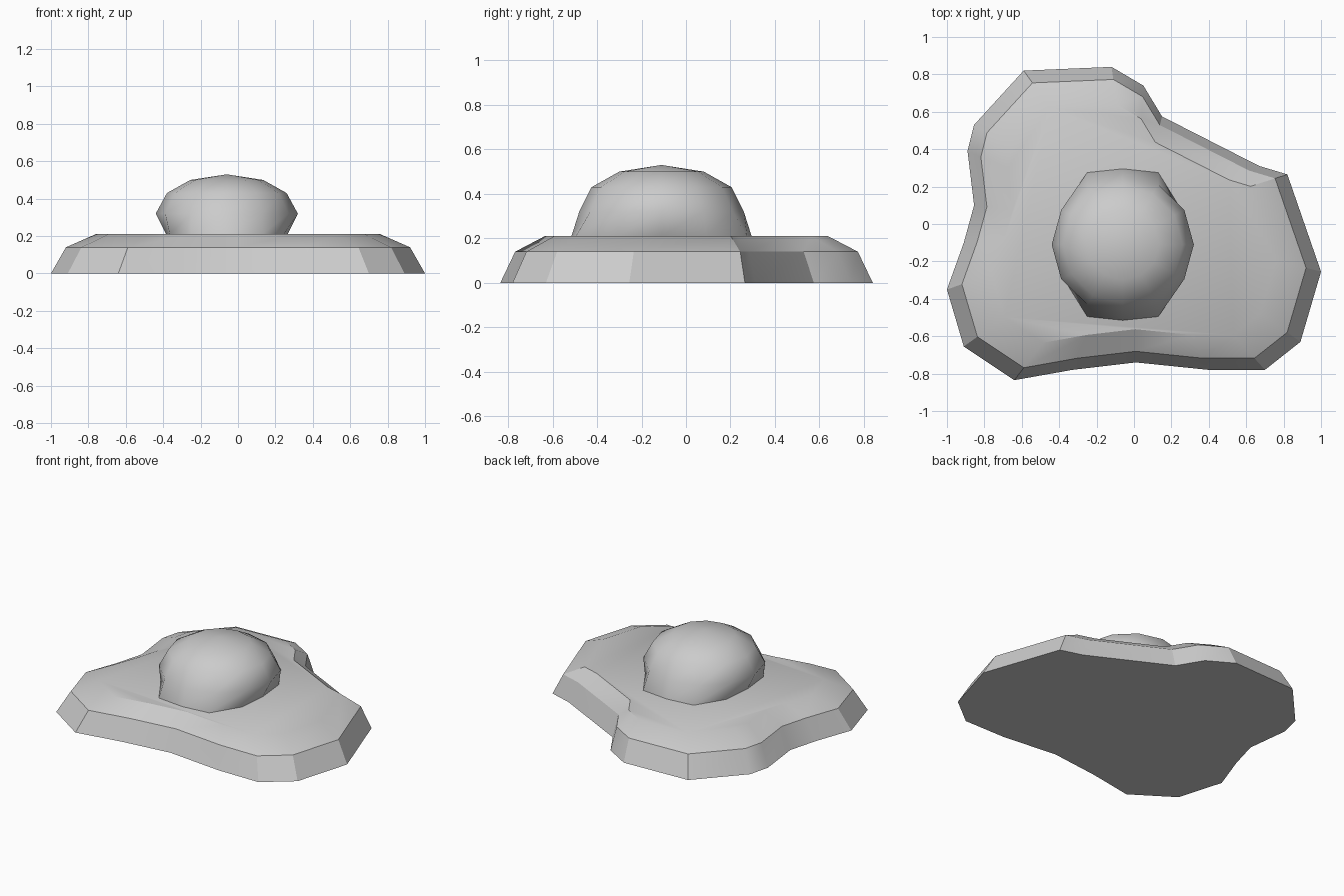
import bpy, bmesh, math

if "Cube" in bpy.data.objects:
    bpy.data.objects.remove(bpy.data.objects["Cube"])


def loft(name, rings, apex=None, angle=30):
    """Bridge stacked rings of 3D points, cap the bottom, close the top flat or to an apex."""
    bm = bmesh.new()
    loops = [[bm.verts.new(p) for p in ring] for ring in rings]
    n = len(loops[0])
    for a, b in zip(loops, loops[1:]):
        for i in range(n):
            j = (i + 1) % n
            bm.faces.new((a[i], a[j], b[j], b[i]))
    bm.faces.new(loops[0][::-1])
    if apex:
        tip = bm.verts.new(apex)
        for i in range(n):
            bm.faces.new((loops[-1][i], loops[-1][(i + 1) % n], tip))
    else:
        bm.faces.new(loops[-1])
    bmesh.ops.recalc_face_normals(bm, faces=bm.faces)
    mesh = bpy.data.meshes.new(name)
    bm.to_mesh(mesh)
    bm.free()
    ob = bpy.data.objects.new(name, mesh)
    bpy.context.collection.objects.link(ob)
    bpy.ops.object.select_all(action='DESELECT')
    ob.select_set(True)
    bpy.context.view_layer.objects.active = ob
    bpy.ops.object.shade_smooth_by_angle(angle=math.radians(angle))
    return ob


# Egg white: irregular outline stepped inward as it rises
outline = [(-.59, .82), (-.12, .84), (.05, .74), (.15, .575), (.67, .31),
           (.82, .265), (1, -.255), (.89, -.63), (.70, -.78), (.40, -.78),
           (.01, -.74), (-.33, -.78), (-.64, -.835), (-.91, -.655), (-1, -.35),
           (-.91, -.10), (-.855, .10), (-.89, .39), (-.855, .53)][::-1]
loft("egg_white", [[(x * s, y * s, z) for x, y in outline]
                   for s, z in ((1, 0), (.92, .14), (.76, .21))])

# Yolk: twelve-sided dome, undercut at the sides and flared at front and back
CX, CY = -.06, -.11


def yolk_ring(z, quarter):
    (a, _), (b, c), (d, e), (_, f) = quarter
    pts = [(a, 0), (b, c), (d, e), (0, f), (-d, e), (-b, c),
           (-a, 0), (-b, -c), (-d, -e), (0, -f), (d, -e), (b, -c)]
    return [(CX + x, CY + y, z) for x, y in pts]


def round_quarter(rx, ry):
    return [(rx * math.cos(k * math.pi / 6), ry * math.sin(k * math.pi / 6)) for k in range(4)]


loft("yolk", [yolk_ring(.17, [(.30, 0), (.28, .2), (.19, .39), (0, .41)]),
              yolk_ring(.21, [(.325, 0), (.305, .2), (.19, .385), (0, .405)]),
              yolk_ring(.32, round_quarter(.38, .37)),
              yolk_ring(.43, round_quarter(.32, .315)),
              yolk_ring(.50, round_quarter(.195, .19))],
     apex=(CX, CY, .53), angle=60)
